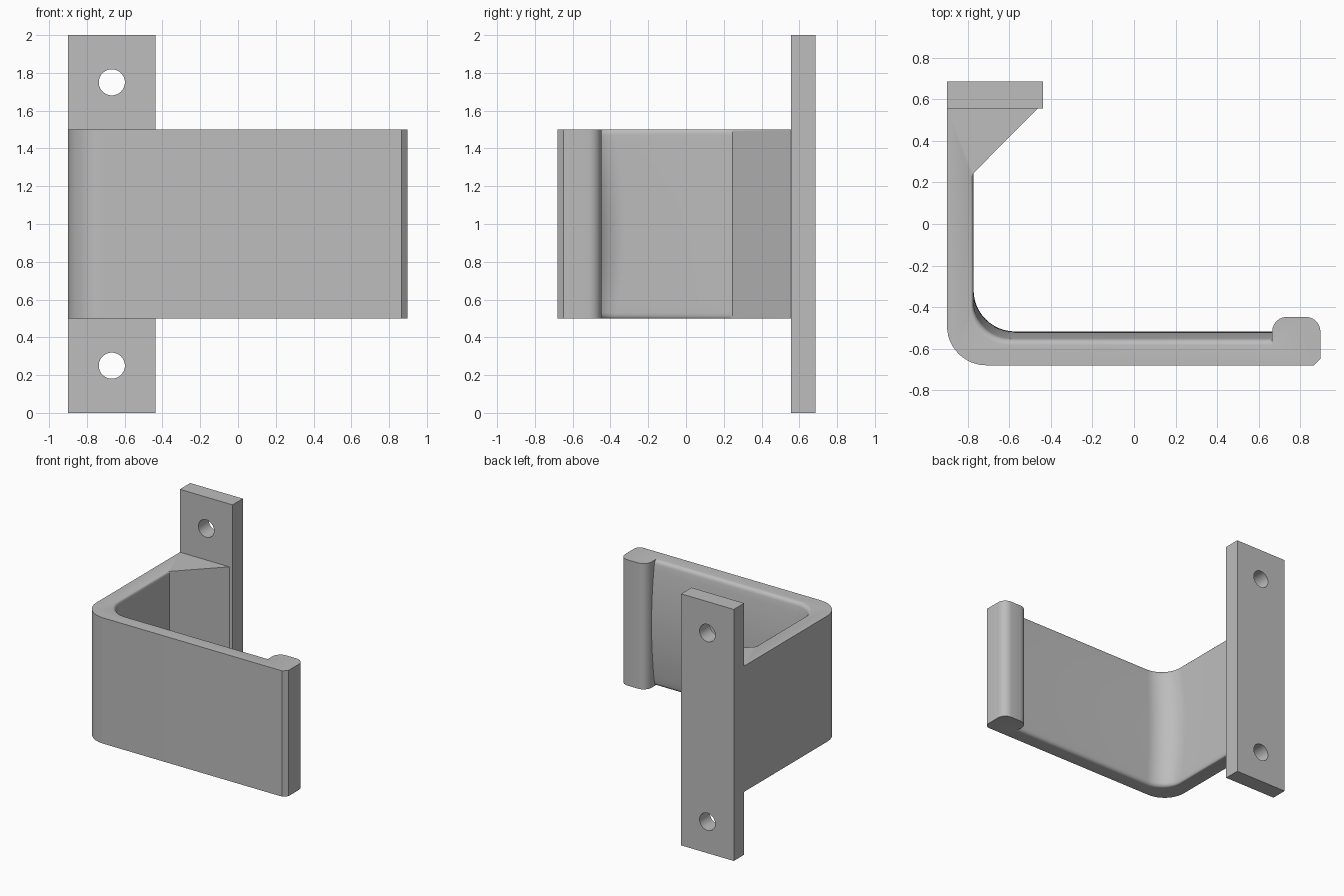
import bpy
import bmesh
from math import cos, sin, pi, sqrt, radians

cube = bpy.data.objects.get("Cube")
if cube:
    bpy.data.objects.remove(cube, do_unlink=True)

GREY = (0.51, 0.51, 0.51, 1.0)
grey = bpy.data.materials.new("plain grey")
grey.use_nodes = True
grey.diffuse_color = GREY
grey.node_tree.nodes["Principled BSDF"].inputs["Base Color"].default_value = GREY


def arc(cx, cy, r, start, end, steps=12):
    """Points on an arc, angles in degrees."""
    angles = [radians(start + (end - start) * i / steps) for i in range(steps + 1)]
    return [(cx + r * cos(a), cy + r * sin(a)) for a in angles]


def finish(obj):
    obj.data.materials.clear()
    obj.data.materials.append(grey)
    bpy.ops.object.select_all(action="DESELECT")
    obj.select_set(True)
    bpy.context.view_layer.objects.active = obj
    bpy.ops.object.shade_smooth_by_angle(angle=radians(32))


def loft(name, sections):
    """Join matching (z, outline) sections into a closed solid."""
    bm = bmesh.new()
    rings = [[bm.verts.new((x, y, z)) for x, y in pts] for z, pts in sections]
    for low, high in zip(rings, rings[1:]):
        n = len(low)
        for i in range(n):
            j = (i + 1) % n
            bm.faces.new((low[i], low[j], high[j], high[i]))
    bm.faces.new(rings[0][::-1])
    bm.faces.new(rings[-1])
    bmesh.ops.recalc_face_normals(bm, faces=bm.faces)
    mesh = bpy.data.meshes.new(name)
    bm.to_mesh(mesh)
    bm.free()
    obj = bpy.data.objects.new(name, mesh)
    bpy.context.collection.objects.link(obj)
    return obj


# Hook: outline seen from above, its inside bulged in height and filleted at the rims
MID, HALF, FILLET = 1.0, 0.5, 0.03


def hook_outline(h):
    t = abs(h) / HALF
    s = max(0.0, abs(h) - HALF + FILLET)
    drop = FILLET - sqrt(max(0.0, FILLET ** 2 - s ** 2))
    front = -0.517 - 0.04 * t * t - 0.8 * drop
    side = -0.772 - 0.4 * drop
    r = 0.2 - 0.02 * t * t
    pts = [(-0.9, 0.555)]
    pts += arc(-0.71, -0.49, 0.19, 180, 270)             # outer bend
    pts += [(0.865, -0.68), (0.897, -0.648)]             # tip chamfer
    pts += arc(0.827, -0.517, 0.07, 0, 90, 6)            # rounded lip
    pts += arc(0.735, -0.517, 0.07, 90, 180, 6)
    pts += [(0.665, front)]
    pts += arc(side + r, front + r, r, 270, 180)         # inner bend
    pts += [(side, 0.23), (-0.772, 0.245), (-0.465, 0.555)]  # gusset
    return pts


flat = HALF - FILLET
upper = [flat * i / 10 for i in range(11)]
upper += [flat + FILLET * sin(pi / 2 * i / 5) for i in range(1, 6)]
heights = [-h for h in upper[:0:-1]] + upper
hook = loft("hook", [(MID + h, hook_outline(h)) for h in heights])
finish(hook)

# Wall plate with two screw holes
x0, x1, y0, y1 = -0.9, -0.437, 0.555, 0.685
corners = [(x0, y0), (x1, y0), (x1, y1), (x0, y1)]
plate = loft("wall_plate", [(0, corners), (2, corners)])
for z in (0.25, 1.75):
    bpy.ops.mesh.primitive_cylinder_add(vertices=48, radius=0.069, depth=0.5,
                                        location=(-0.668, 0.62, z),
                                        rotation=(pi / 2, 0, 0))
    cutter = bpy.context.object
    cutter.name = "hole_cutter"
    cutter.hide_render = True
    cut = plate.modifiers.new("screw hole", "BOOLEAN")
    cut.operation = "DIFFERENCE"
    cut.solver = "EXACT"
    cut.object = cutter
    bpy.context.view_layer.objects.active = plate
    bpy.ops.object.modifier_apply(modifier=cut.name)
    bpy.data.objects.remove(cutter, do_unlink=True)
finish(plate)
